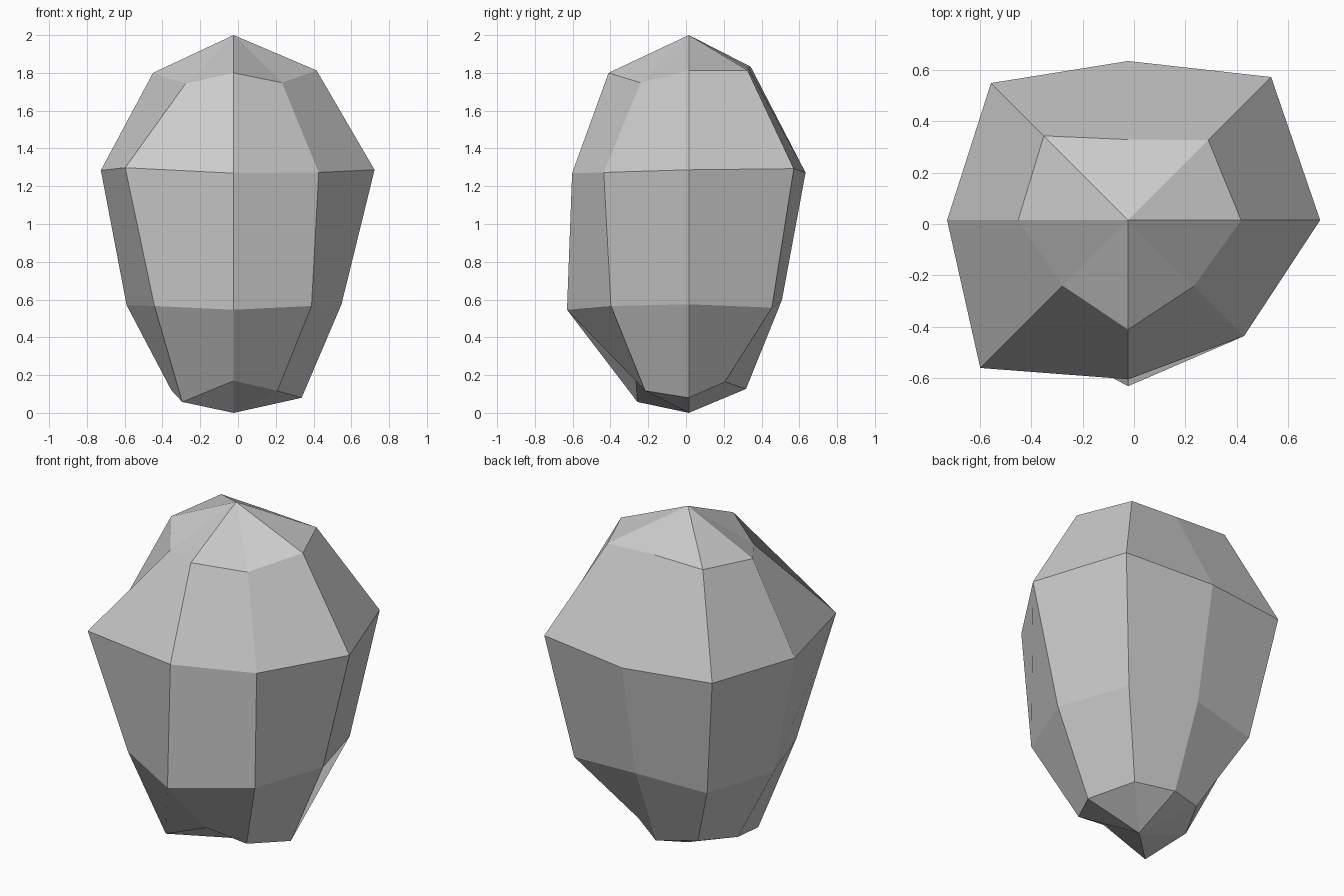
import bpy, bmesh, math

if "Cube" in bpy.data.objects:
    bpy.data.objects.remove(bpy.data.objects["Cube"])

# Off-centre vertical axis of the stone
CX, CY = -0.023, 0.015

# Four uneven 8-sided rings, bottom to top: radius and height, counter-clockwise from +x
RINGS = [
    ([.36, .27, .303, .31, .33, .385, .28, .327],
     [.08, .164, .127, .15, .12, .058, .17, .117]),
    ([.571, .622, .493, .595, .567, .593, .645, .583],
     [.575, .557, .598, .564, .571, .566, .546, .566]),
    ([.746, .786, .618, .753, .703, .812, .618, .637],
     [1.287, 1.293, 1.272, 1.29, 1.284, 1.298, 1.269, 1.273]),
    ([.439, .440, .313, .463, .427, .36, .425, .362],
     [1.813, 1.813, 1.828, 1.833, 1.80, 1.743, 1.80, 1.748]),
]


def ring(bm, radii, heights):
    n = len(radii)
    return [bm.verts.new((CX + r * math.cos(math.tau * i / n),
                          CY + r * math.sin(math.tau * i / n), z))
            for i, (r, z) in enumerate(zip(radii, heights))]


bm = bmesh.new()
loops = [ring(bm, r, z) for r, z in RINGS]
bottom = bm.verts.new((CX, CY, 0))
top = bm.verts.new((CX, CY, 2))

# Side facets and end fans
for i in range(8):
    j = (i + 1) % 8
    for lo, hi in zip(loops, loops[1:]):
        bm.faces.new((lo[i], lo[j], hi[j], hi[i]))
    bm.faces.new((loops[0][j], loops[0][i], bottom))
    bm.faces.new((loops[-1][i], loops[-1][j], top))

bmesh.ops.recalc_face_normals(bm, faces=bm.faces)
mesh = bpy.data.meshes.new("stone")
bm.to_mesh(mesh)
bm.free()
bpy.context.collection.objects.link(bpy.data.objects.new("stone", mesh))
